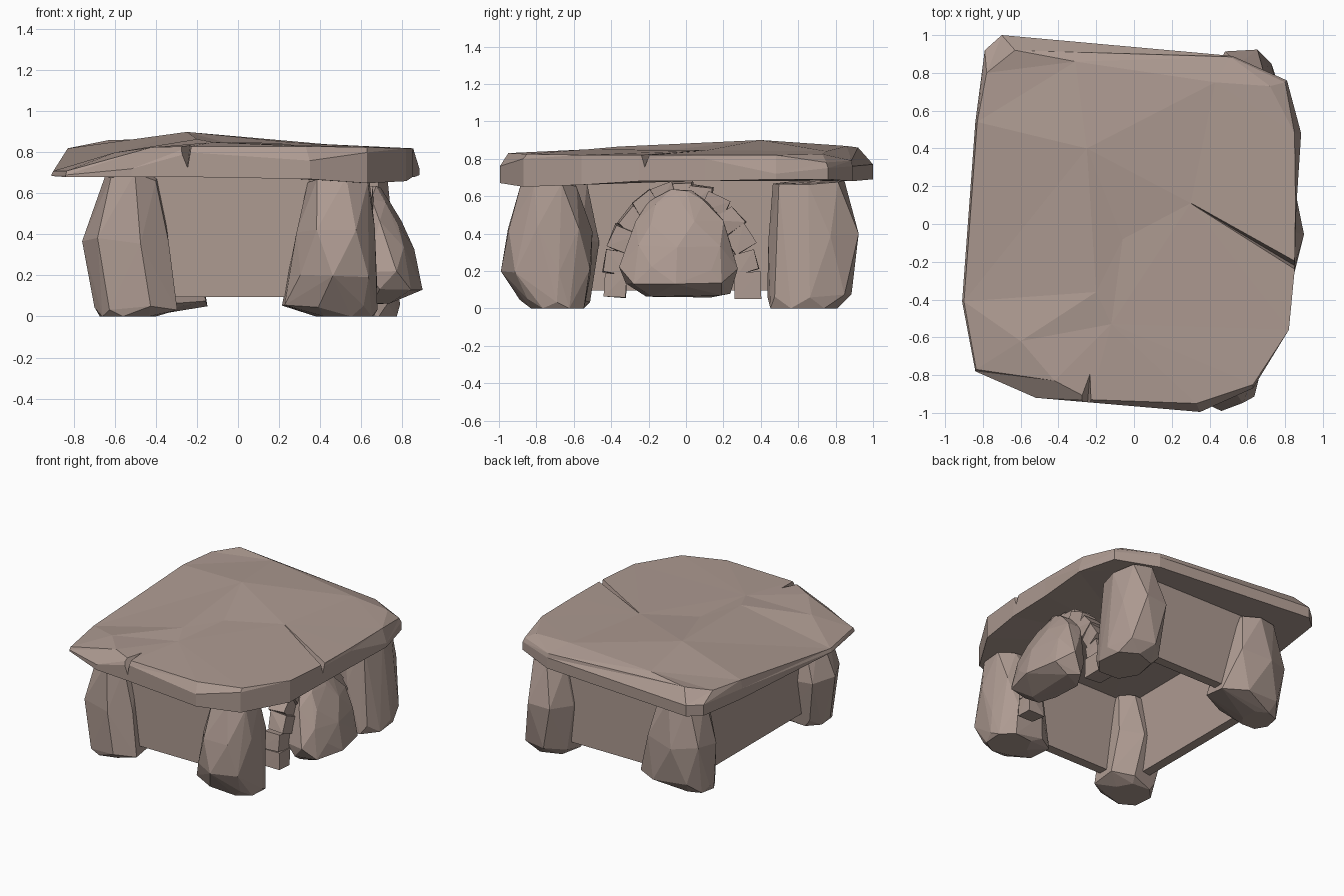
import bpy, bmesh, random
from math import cos, sin, pi, radians
from mathutils import Vector, Matrix
from mathutils.geometry import delaunay_2d_cdt

if "Cube" in bpy.data.objects:
    bpy.data.objects.remove(bpy.data.objects["Cube"])

random.seed(7)
rock = bpy.data.materials.new("brown_rock")
rock.diffuse_color = (.42, .325, .285, 1)
rock.use_nodes = True
rock.node_tree.nodes["Principled BSDF"].inputs["Base Color"].default_value = rock.diffuse_color


def finish(bm, name):
    bmesh.ops.recalc_face_normals(bm, faces=bm.faces)
    me = bpy.data.meshes.new(name)
    bm.to_mesh(me)
    bm.free()
    me.materials.append(rock)
    ob = bpy.data.objects.new(name, me)
    bpy.context.collection.objects.link(ob)
    return ob


def hull(name, pts):
    bm = bmesh.new()
    vs = [bm.verts.new(p) for p in pts]
    res = bmesh.ops.convex_hull(bm, input=vs)
    junk = {v for v in res["geom_interior"] + res["geom_unused"] if isinstance(v, bmesh.types.BMVert)}
    bmesh.ops.delete(bm, geom=list(junk), context='VERTS')
    return finish(bm, name)


def sgn_pow(v, e):
    return (abs(v) ** e) * (1 if v > 0 else -1)


def stone(name, levels, sides=7, jitter=0.02, e=.85):
    """Rough stone: hull of stacked rings, each level = (z, x0, x1, y0, y1)."""
    pts = []
    for z, x0, x1, y0, y1 in levels:
        turn = random.uniform(0, pi)
        for i in range(sides):
            a = turn + 2 * pi * i / sides
            x = (x0 + x1) / 2 + (x1 - x0) / 2 * sgn_pow(cos(a), e)
            y = (y0 + y1) / 2 + (y1 - y0) / 2 * sgn_pow(sin(a), e)
            dz = 0 if z == 0 else random.uniform(-jitter, jitter)
            pts.append((x, y, z + dz))
    return hull(name, pts)


def block(name, x0, x1, y0, y1, z0, z1):
    return hull(name, [(x, y, z) for x in (x0, x1) for y in (y0, y1) for z in (z0, z1)])


# Capstone: rim as (x, y, bottom z, middle z, top x, top y, top z)
rim = [
    (-.91, -.41, .685, .69, -.90, -.41, .71), (-.84, -.78, .68, .69, -.835, -.77, .71),
    (-.52, -.92, .68, .72, -.42, -.83, .825), (-.23, -.945, .68, .80, -.23, -.93, .83),
    (.35, -.995, .67, .76, .33, -.95, .83), (.63, -.87, .65, .80, .63, -.85, .825),
    (.82, -.56, .66, .80, .82, -.56, .82), (.85, -.25, .68, .80, .85, -.25, .82),
    (.86, .10, .68, .80, .855, .10, .82), (.885, .48, .69, .72, .85, .48, .82),
    (.81, .76, .69, .75, .80, .75, .78), (.52, .89, .68, .76, .51, .885, .79),
    (-.70, 1.0, .69, .77, -.63, .92, .86), (-.79, .92, .69, .77, -.78, .80, .83),
    (-.84, .54, .685, .76, -.83, .54, .82),
]
inner = [(-.25, .40, .90), (-.20, -.36, .865), (-.06, -.08, .848), (.30, .11, .845), (-.12, -.53, .85),
         (-.31, .86, .868), (.43, .75, .84), (.72, .73, .825), (-.60, -.62, .80)]
bm = bmesh.new()
n = len(rim)
low = [bm.verts.new((r[0], r[1], r[2])) for r in rim]
mid = [bm.verts.new((r[0], r[1], r[3])) for r in rim]
top = [bm.verts.new((r[4], r[5], r[6])) for r in rim]
for i in range(n):
    j = (i + 1) % n
    bm.faces.new((low[i], low[j], mid[j], mid[i]))
    bm.faces.new((mid[i], mid[j], top[j]))
    bm.faces.new((mid[i], top[j], top[i]))
for loop, extra in ((low, [(0, 0, .68)]), (top, inner)):
    vs = loop + [bm.verts.new(p) for p in extra]
    out = delaunay_2d_cdt([Vector((v.co.x, v.co.y)) for v in vs],
                          [(i, (i + 1) % n) for i in range(n)], [], 1, 1e-5)
    for f in out[2]:
        bm.faces.new([vs[out[3][k][0]] for k in f])
cap = finish(bm, "capstone")

# Cracks cut into the capstone
cuts = [
    hull("crack_cutter_side", [(.30, .11, .84), (.95, -.20, .95), (.95, -.34, .95), (.30, .11, .95),
                               (.95, -.28, .74)]),
    hull("crack_cutter_front", [(-.23, -.76, .86), (-.32, -.99, .86), (-.22, -.99, .86), (-.25, -.99, .69)]),
]
for c in cuts:
    m = cap.modifiers.new("crack", 'BOOLEAN')
    m.operation, m.object, m.solver = 'DIFFERENCE', c, 'EXACT'
    c.hide_render = True
    c.hide_set(True)

# Four corner standing stones
stone("front_left_stone", [
    (0, -.68, -.40, -.83, -.54), (.05, -.70, -.28, -.86, -.51), (.37, -.76, -.32, -.86, -.46),
    (.68, -.65, -.38, -.82, -.52)])
stone("front_right_stone", [
    (0, .38, .67, -.83, -.54), (.05, .20, .68, -.89, -.53), (.20, .27, .68, -.99, -.49),
    (.42, .28, .67, -.97, -.50), (.67, .34, .65, -.88, -.58)])
stone("back_right_stone", [
    (0, .45, .78, .44, .81), (.06, .42, .79, .43, .89), (.38, .40, .75, .44, .94),
    (.68, .45, .73, .46, .85)])
stone("back_left_stone", [
    (0, -.66, -.45, .52, .76), (.06, -.67, -.13, .49, .84), (.35, -.69, -.20, .50, .87),
    (.68, -.61, -.30, .52, .82)])

# Thin slab walls on three sides, the right side stays open
block("front_wall", -.55, .52, -.72, -.65, .095, .69)
block("back_wall", -.55, .58, .66, .73, .095, .69)
block("left_wall", -.58, -.51, -.70, .70, .095, .69)

# Arch of small blocks around the opening
count = 13
for k in range(count):
    a = radians(-2 + 184 * k / (count - 1))
    c = Vector((.585 + random.uniform(-.015, .015), -.025 + .355 * cos(a), .14 + .47 * sin(a)))
    size = Vector((.13, random.uniform(.12, .15), random.uniform(.12, .14)))
    rot = Matrix.Rotation(a + random.uniform(-.12, .12), 3, 'X')
    pts = []
    for sx in (-.5, .5):
        for sy in (-.5, .5):
            for sz in (-.5, .5):
                p = Vector((sx * size.x, sy * size.y, sz * size.z))
                p *= random.uniform(.85, 1.08)
                pts.append(c + rot @ p)
    hull("arch_block", pts)

# Boulder closing the doorway
stone("door_boulder", [
    (.07, .60, .77, -.22, .24), (.13, .58, .90, -.33, .25), (.21, .57, .87, -.37, .28),
    (.34, .57, .86, -.30, .24), (.46, .58, .80, -.27, .22), (.56, .59, .74, -.20, .12),
    (.63, .62, .70, -.08, .03)], sides=7, jitter=.015)
